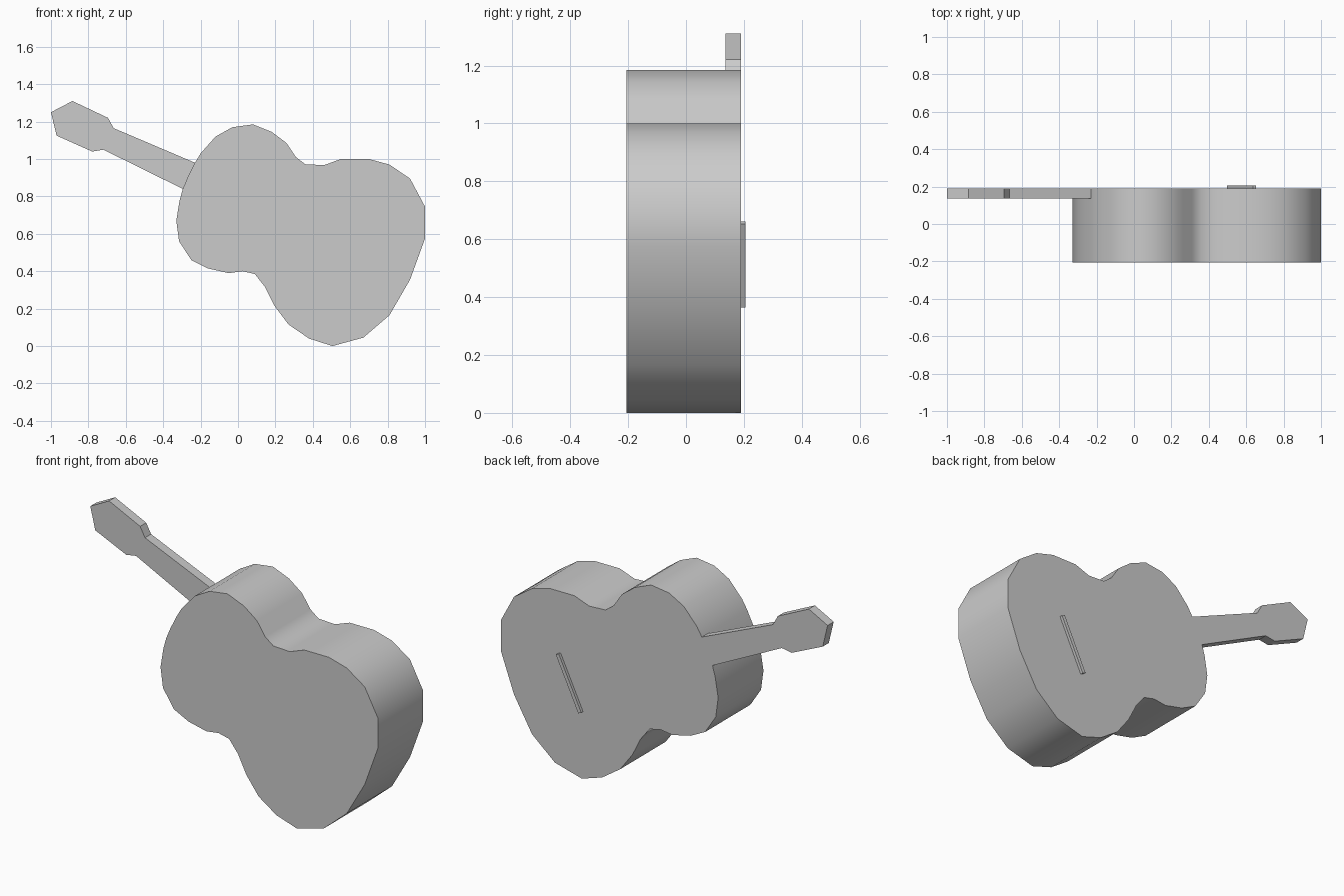
import bpy
import bmesh
import math
from mathutils import Vector

default_cube = bpy.data.objects.get("Cube")
if default_cube:
    bpy.data.objects.remove(default_cube, do_unlink=True)

# One plain grey for the whole instrument
grey = bpy.data.materials.new("plain_grey")
grey.use_nodes = True
colour = (0.6, 0.6, 0.6, 1)
grey.diffuse_color = colour
grey.node_tree.nodes["Principled BSDF"].inputs["Base Color"].default_value = colour


def extrude_outline(name, outline, front, back, smooth_angle=None):
    """Extrude a closed (x, z) outline along y from front to back."""
    bm = bmesh.new()
    face = bm.faces.new([bm.verts.new((x, front, z)) for x, z in outline])
    result = bmesh.ops.extrude_face_region(bm, geom=[face])
    moved = [v for v in result["geom"] if isinstance(v, bmesh.types.BMVert)]
    bmesh.ops.translate(bm, verts=moved, vec=(0, back - front, 0))
    bmesh.ops.recalc_face_normals(bm, faces=bm.faces[:])
    mesh = bpy.data.meshes.new(name)
    bm.to_mesh(mesh)
    bm.free()
    mesh.materials.append(grey)
    obj = bpy.data.objects.new(name, mesh)
    bpy.context.collection.objects.link(obj)
    if smooth_angle is not None:
        bpy.ops.object.select_all(action="DESELECT")
        obj.select_set(True)
        bpy.context.view_layer.objects.active = obj
        bpy.ops.object.shade_smooth_by_angle(angle=smooth_angle)
    return obj


body_front, body_back = -0.206, 0.19
neck_front = 0.137

# Where the neck meets the rim of the body
neck_joint = [(-0.295, 0.84), (-0.27, 0.9), (-0.23, 0.98)]

# Body: upper bout, waist and lower bout, clockwise from the neck
upper_edge = [(-0.2, 1.03), (-0.12, 1.12), (-0.03, 1.17), (0.08, 1.185),
              (0.18, 1.145), (0.26, 1.085), (0.31, 1.01), (0.36, 0.972),
              (0.46, 0.967), (0.55, 1), (0.7, 1), (0.81, 0.97)]
tail_edge = [(0.92, 0.895), (1, 0.745), (1, 0.575), (0.92, 0.355),
             (0.81, 0.165), (0.67, 0.045), (0.505, 0)]
lower_edge = [(0.38, 0.04), (0.27, 0.115), (0.195, 0.215), (0.145, 0.315),
              (0.09, 0.385), (0.025, 0.4), (-0.05, 0.39), (-0.16, 0.415),
              (-0.25, 0.46), (-0.315, 0.56), (-0.33, 0.67), (-0.312, 0.78)]
extrude_outline("body", neck_joint + upper_edge + tail_edge + lower_edge,
                body_front, body_back, math.radians(45))

# Neck with its flared headstock
headstock = [(-0.665, 1.165), (-0.695, 1.22), (-0.885, 1.31), (-1, 1.25),
             (-0.97, 1.125), (-0.78, 1.04), (-0.72, 1.05)]
extrude_outline("neck_and_headstock", neck_joint + headstock,
                neck_front, body_back)

# Bridge: a slim bar set across the line of the neck
centre = Vector((0.575, 0.513))
along = Vector((0.43, 0.9)).normalized() * 0.16
across = Vector((along.y, -along.x)).normalized() * 0.01
bridge = [centre + along * a + across * b
          for a, b in ((-1, -1), (1, -1), (1, 1), (-1, 1))]
extrude_outline("bridge", bridge, body_back, 0.206)
